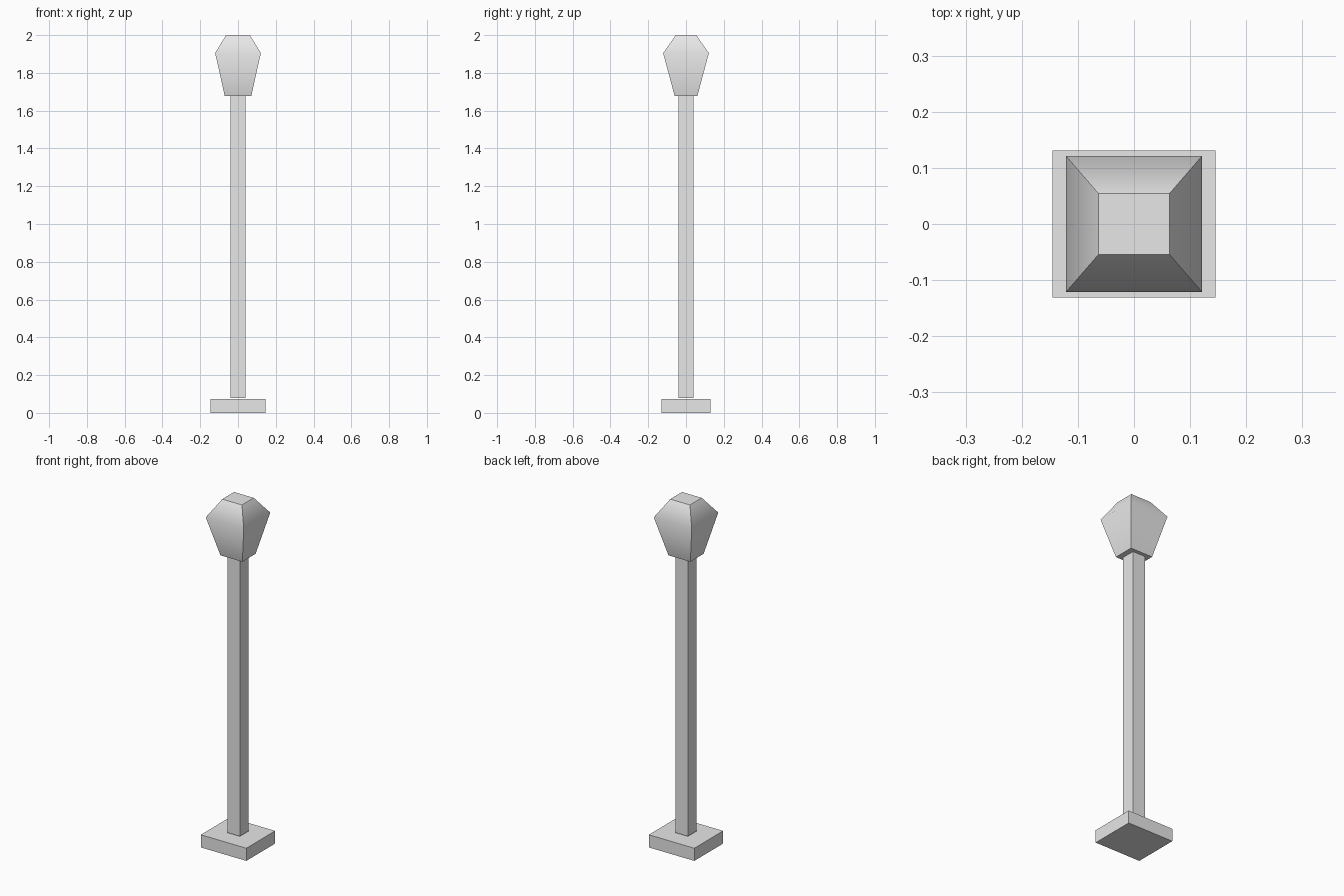
import bpy, bmesh, math

if "Cube" in bpy.data.objects:
    bpy.data.objects.remove(bpy.data.objects["Cube"])

grey = bpy.data.materials.new("light_grey")
grey.diffuse_color = (0.8, 0.8, 0.8, 1)
grey.use_nodes = True
grey.node_tree.nodes["Principled BSDF"].inputs["Base Color"].default_value = grey.diffuse_color


def loft(name, rings):
    """Closed four-sided solid through rings of (half_x, half_y, z)."""
    bm = bmesh.new()
    loops = [[bm.verts.new((sx * hx, sy * hy, z))
              for sx, sy in ((-1, -1), (1, -1), (1, 1), (-1, 1))]
             for hx, hy, z in rings]
    bm.faces.new(loops[0][::-1])
    bm.faces.new(loops[-1])
    for a, b in zip(loops, loops[1:]):
        for i in range(4):
            j = (i + 1) % 4
            bm.faces.new((a[i], a[j], b[j], b[i]))
    mesh = bpy.data.meshes.new(name)
    bm.to_mesh(mesh)
    bm.free()
    mesh.materials.append(grey)
    obj = bpy.data.objects.new(name, mesh)
    bpy.context.collection.objects.link(obj)
    return obj


# Foot slab and square post
loft("base", [(0.145, 0.131, 0), (0.145, 0.131, 0.073)])
loft("post", [(0.039, 0.039, 0.078), (0.039, 0.039, 1.677)])

# Lantern head: flares out, then tapers to a small flat cap
lantern = loft("lantern", [(0.07, 0.06, 1.677), (0.121, 0.121, 1.905),
                           (0.063, 0.054, 2.0)])

# Soft shading across the flare, crisp vertical corners and cap
bpy.ops.object.select_all(action='DESELECT')
lantern.select_set(True)
bpy.context.view_layer.objects.active = lantern
bpy.ops.object.shade_smooth_by_angle(angle=math.radians(54))
